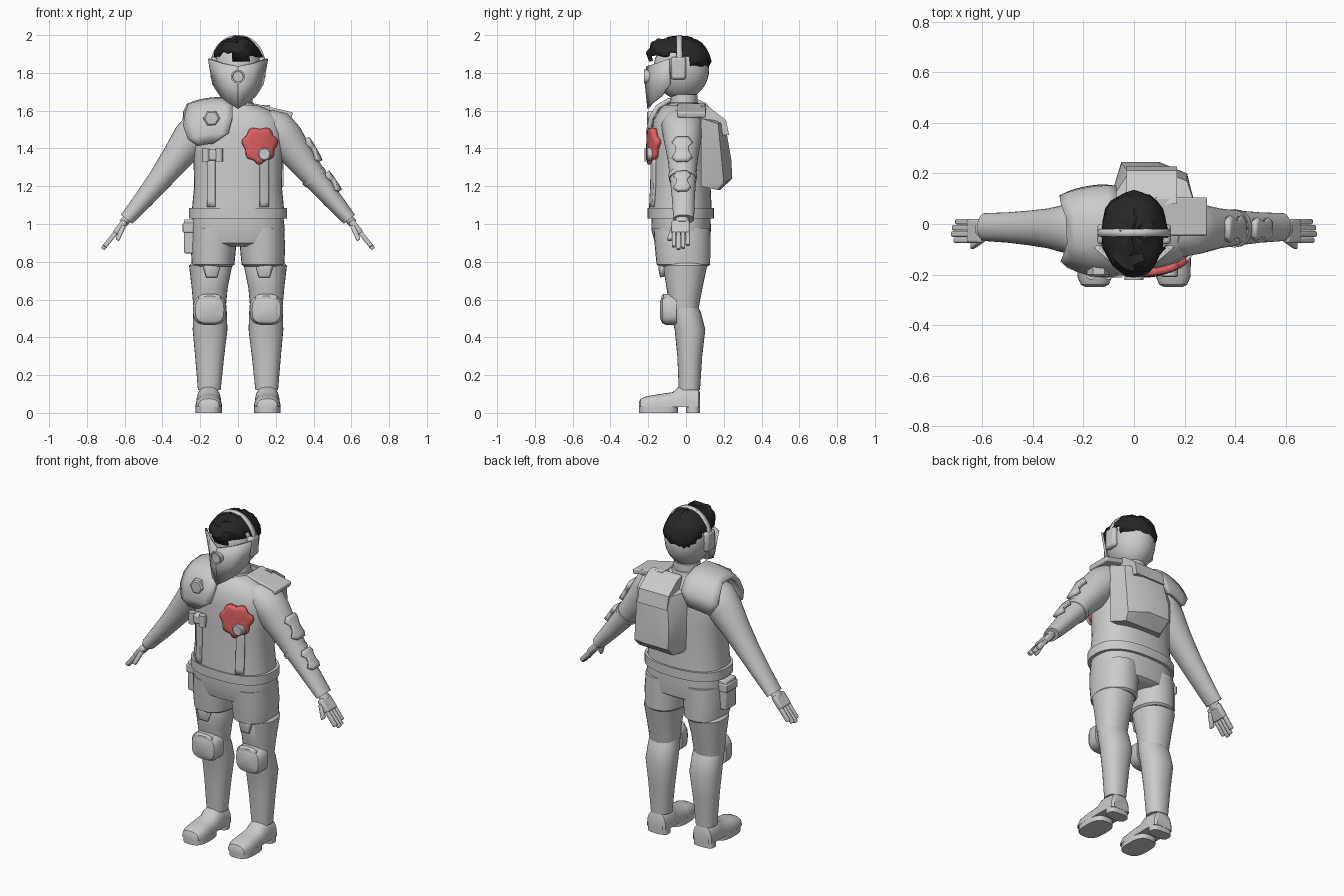
import bpy, bmesh, math, random
from mathutils import Vector as V, Matrix
from mathutils.bvhtree import BVHTree

if "Cube" in bpy.data.objects:
    bpy.data.objects.remove(bpy.data.objects["Cube"])

random.seed(4)
X, Y, Z = V((1, 0, 0)), V((0, 1, 0)), V((0, 0, 1))


def finish(name, bm, mirror=False, solid=0, bevel=0, color=None):
    bmesh.ops.recalc_face_normals(bm, faces=bm.faces)
    me = bpy.data.meshes.new(name)
    bm.to_mesh(me)
    bm.free()
    ob = bpy.data.objects.new(name, me)
    bpy.context.collection.objects.link(ob)
    if solid:
        m = ob.modifiers.new("solid", 'SOLIDIFY')
        m.thickness, m.offset = solid, 0
    if bevel:
        m = ob.modifiers.new("bevel", 'BEVEL')
        m.width, m.segments = bevel, 2
    if mirror:
        ob.modifiers.new("mirror", 'MIRROR')
    if color:
        mat = bpy.data.materials.new(name)
        mat.diffuse_color = color
        mat.use_nodes = True
        mat.node_tree.nodes["Principled BSDF"].inputs["Base Color"].default_value = mat.diffuse_color
        me.materials.append(mat)
    return ob


def loft(name, secs, u=X, v=Y, n=2.0, seg=28, floor=None, **kw):
    """Skin superellipse sections (x, y, z, radius_u, radius_v), capped."""
    bm, rings = bmesh.new(), []
    for x, y, z, a, b in secs:
        ring = []
        for i in range(seg):
            t = 2 * math.pi * i / seg
            c, s = math.cos(t), math.sin(t)
            p = V((x, y, z)) + u * (a * math.copysign(abs(c) ** (2 / n), c)) \
                + v * (b * math.copysign(abs(s) ** (2 / n), s))
            if floor is not None:
                p.z = max(p.z, floor)
            ring.append(bm.verts.new(p))
        rings.append(ring)
    for r, q in zip(rings, rings[1:]):
        for i in range(seg):
            j = (i + 1) % seg
            bm.faces.new((r[i], r[j], q[j], q[i]))
    bm.faces.new(rings[0])
    bm.faces.new(rings[-1])
    return finish(name, bm, **kw)


def grid(name, rows, **kw):
    """Sheet through rows of points."""
    bm = bmesh.new()
    vs = [[bm.verts.new(p) for p in r] for r in rows]
    for r, q in zip(vs, vs[1:]):
        for i in range(len(r) - 1):
            bm.faces.new((r[i], r[i + 1], q[i + 1], q[i]))
    return finish(name, bm, **kw)


def hull(name, pts, **kw):
    bm = bmesh.new()
    for p in pts:
        bm.verts.new(p)
    bmesh.ops.convex_hull(bm, input=bm.verts)
    bmesh.ops.dissolve_limit(bm, angle_limit=0.03, verts=bm.verts, edges=bm.edges)
    return finish(name, bm, **kw)


def box(name, c, size, axes=(X, Y, Z), **kw):
    bm = bmesh.new()
    bmesh.ops.create_cube(bm, size=1)
    for w in bm.verts:
        w.co = V(c) + sum((axes[k] * (w.co[k] * size[k]) for k in range(3)), V())
    return finish(name, bm, **kw)


def plate(name, outline, target, o=V(), u=X, v=Z, d=Y, off=0.005, **kw):
    """Project an outline along d onto a target part and thicken it."""
    src = bmesh.new()
    src.from_mesh(target.data)
    tree = BVHTree.FromBMesh(src)
    c = sum((V(p) for p in outline), V((0, 0))) / len(outline)
    last = [o + u * c.x + v * c.y]

    def drop(q):
        p = o + u * q.x + v * q.y
        hit = tree.ray_cast(p - d, d)[0]
        if hit is None:
            hit = p + d * (last[0] - p).dot(d)
        last[0] = hit
        return hit - d * off
    bm = bmesh.new()
    mid = bm.verts.new(drop(c))
    rings = [[bm.verts.new(drop(c + (V(p) - c) * k)) for p in outline] for k in (.4, .75, 1)]
    for i in range(len(outline)):
        j = (i + 1) % len(outline)
        bm.faces.new((mid, rings[0][i], rings[0][j]))
        for r, q in zip(rings, rings[1:]):
            bm.faces.new((r[i], q[i], q[j], r[j]))
    src.free()
    return finish(name, bm, **kw)


def rect(x0, x1, z0, z1, k=6):
    zs = [z0 + (z1 - z0) * i / k for i in range(k + 1)]
    return [(x0, z) for z in zs] + [(x1, z) for z in reversed(zs)]


def ball(name, c, r):
    bm = bmesh.new()
    bmesh.ops.create_uvsphere(bm, u_segments=32, v_segments=18, radius=1)
    for w in bm.verts:
        w.co = V([c[k] + r[k] * w.co[k] for k in range(3)])
    return finish(name, bm)


# Torso, belt, collar, neck
torso = loft("torso", [(0, -.03, z, a, b) for z, a, b in (
    (1.03, .245, .168), (1.1, .242, .165), (1.2, .232, .16), (1.35, .236, .157), (1.48, .25, .152),
    (1.55, .235, .143), (1.6, .175, .115), (1.63, .10, .085))], n=2.4, seg=40)
loft("belt", [(0, -.028, z, .26, .175) for z in (1.03, 1.085)], n=2.4, seg=40)
loft("collar", [(0, -.01, 1.59, .1, .09), (0, -.01, 1.64, .085, .078), (0, -.01, 1.642, .078, .072), (0, -.01, 1.685, .074, .07)])
loft("neck", [(0, -.015, 1.6, .066, .062), (0, -.02, 1.75, .066, .062)])

# Trousers, thigh guards, shins
loft("hips", [(0, -.026, 1.06, .238, .155), (0, -.026, .97, .248, .158), (0, -.02, .9, .235, .145), (0, -.015, .88, .19, .11)], n=2.5, seg=36)
loft("trouser_leg", [(.125, -.022, .98, .118, .15), (.13, -.018, .88, .12, .147), (.132, -.014, .785, .113, .142), (.13, -.012, .775, .1, .128)], n=2.2, mirror=True)
thigh = loft("thigh_guard", [(.14, -.008, .80, .10, .105), (.145, -.005, .78, .114, .117), (.15, -.008, .66, .095, .095), (.15, -.01, .55, .085, .076)], n=2.2, mirror=True)
loft("shin", [(.148, -.012, .57, .086, .072), (.148, .0, .53, .089, .08), (.148, .021, .44, .092, .081),
              (.15, .02, .3, .077, .066), (.152, .018, .12, .06, .056)], n=2.2, mirror=True)
plate("thigh_flap", [(.09, .8), (.19, .8), (.165, .72), (.115, .72)], thigh, off=.012, solid=.03, mirror=True)

# Knee pads
loft("knee_pad", [(.15, y, .545, a, b) for y, a, b in ((-.05, .088, .08), (-.105, .088, .08), (-.125, .075, .07), (-.137, .045, .045))],
     u=X, v=Z, n=3, mirror=True)
loft("knee_cap_top", [(.15, y, .6, a, b) for y, a, b in ((-.06, .06, .03), (-.12, .06, .03), (-.13, .045, .018))], u=X, v=Z, n=3, mirror=True)

# Boots with split soles
loft("boot", [(.155, y, .03, a, b) for y, a, b in ((.075, .05, .075), (.065, .063, .1), (0, .067, .112), (-.04, .067, .107), (-.07, .066, .08),
     (-.15, .07, .068), (-.21, .068, .058), (-.24, .055, .045), (-.25, .035, .025))], u=X, v=Z, n=2.6, floor=.03, mirror=True)
loft("sole", [(.155, -.146, z, .07, .104) for z in (0, .035)], n=2.8, mirror=True)
loft("heel", [(.155, .037, z, .065, .037) for z in (0, .035)], n=3, mirror=True)

# Arms and hands, in a frame along the arm
d = V((.63, 0, -.777)).normalized()
w = V((.777, 0, .63)).normalized()
arm = loft("arm", [(x, -.02 + (x - .2) * .02, z, a, b) for x, z, a, b in (
    (.14, 1.57, .055, .085), (.19, 1.525, .095, .11), (.25, 1.45, .10, .10), (.33, 1.345, .08, .08), (.42, 1.228, .062, .068),
    (.5, 1.13, .051, .06), (.59, 1.025, .038, .055))], u=w, v=Y, mirror=True)
wrist = V((.59, -.02, 1.025))
loft("wrist", [(*(wrist + d * k), .024, .036) for k in (-.02, .03)], u=w, v=Y, mirror=True)
box("palm", wrist + d * .055 + Y * -.008, (.034, .095, .085), (w, Y, d), bevel=.01, mirror=True)
for i, ln in enumerate((.095, .112, .105, .085)):
    box("finger", wrist + d * (.09 + ln / 2) + Y * (-.044 + i * .0245), (.024, .022, ln), (w, Y, d), bevel=.006, mirror=True)
td = (d - Y * .3 - w * .25).normalized()
box("thumb", wrist + d * .075 - Y * .055 - w * .02, (.025, .026, .09), (w, Y, td), bevel=.007, mirror=True)

# Armour on one arm only
bone = [(-.07, -.03), (-.045, -.05), (-.015, -.03), (.015, -.03), (.045, -.05), (.07, -.03),
        (.07, .03), (.045, .05), (.015, .03), (-.015, .03), (-.045, .05), (-.07, .03)]
for c, k in (((.34, 1.345), 1), ((.455, 1.185), .85)):
    plate("arm_plate", [(a * k, b * k) for a, b in bone], arm, o=V((c[0], -.02, c[1])), u=d, v=Y, d=-w, off=.01, solid=.028)
loft("arm_band", [(.396, -.017, 1.258, .072, .076), (.413, -.017, 1.236, .069, .073)], u=w, v=Y)

# Shoulder guard draped over the other shoulder
rows = []
for y, z, x0, x1 in ((-.185, 1.43, -.21, -.13), (-.2, 1.48, -.26, -.05), (-.185, 1.56, -.285, -.03), (-.15, 1.62, -.275, -.03), (-.09, 1.655, -.26, -.07),
                     (.03, 1.66, -.265, -.075), (.1, 1.63, -.285, -.07), (.14, 1.57, -.29, -.07), (.145, 1.49, -.25, -.12)):
    row = []
    for i in range(7):
        x = x1 + (x0 - x1) * i / 6
        k = max(0, (-x - .1) / .2)
        row.append((x, y * (1 - .3 * k * k), z - .05 * k * k))
    rows.append(row)
grid("shoulder_guard", rows, solid=.025)
loft("shoulder_badge", [(-.14, y, 1.56, r, r) for y, r in ((-.15, .045), (-.2, .045), (-.207, .036))], u=X, v=Z, seg=6)

# Chest pouch, straps, red patch with button
box("chest_pouch", (-.135, -.185, 1.365), (.1, .05, .06), bevel=.012)
for x in (-.17, -.1):
    loft("pouch_cap", [(x, -.2, z, .02, .02) for z in (1.33, 1.4)], seg=16)
plate("chest_strap_a", rect(-.16, -.12, 1.09, 1.35), torso, solid=.016)
plate("chest_strap_b", rect(.115, .16, 1.09, 1.35), torso, solid=.016)
patch = []
for i in range(36):
    t = 2 * math.pi * i / 36
    r = .086 + .007 * math.sin(7 * t)
    patch.append((.113 + r * math.cos(t) * (1 + .15 * math.sin(t)), 1.415 + r * 1.08 * math.sin(t)))
plate("red_patch", patch, torso, off=.012, solid=.03, color=(.75, .12, .12, 1))
loft("patch_button", [(.14, y, 1.37, r, r) for y, r in ((-.15, .034), (-.205, .034), (-.21, .028))], u=X, v=Z)

# Shoulder strap slab and backpack
tilt = Matrix.Rotation(math.radians(13), 3, 'Y')
box("shoulder_slab", (.185, .03, 1.6), (.21, .15, .03), (tilt @ X, Y, tilt @ Z), bevel=.006)
hull("backpack", [(-.1, .08, 1.2), (-.1, .08, 1.56), (.24, .08, 1.2), (.24, .08, 1.56), (-.05, .245, 1.24), (.1, .245, 1.24), (-.05, .24, 1.34),
     (.1, .24, 1.34), (-.02, .205, 1.54), (.12, .205, 1.54), (.21, .2, 1.22), (.21, .17, 1.53), (-.04, .18, 1.18), (.2, .17, 1.18)])
hull("backpack_flap", [(x, y, z) for x in (-.03, .17) for y, z in ((.08, 1.48), (.08, 1.63), (.12, 1.62), (.212, 1.55), (.228, 1.47))])

# Holster on the hip
box("holster", (-.243, -.03, .935), (.085, .1, .18), bevel=.008)
box("holster_flap", (-.25, -.03, .98), (.085, .11, .05), bevel=.006)

# Head, headset
ball("head", (0, -.025, 1.82), (.126, .148, .16))
grid("headband", [[(.138 * math.cos(t), y, 1.845 + .15 * math.sin(t)) for y in (-.05, -.02)] for t in (math.pi * i / 24 for i in range(25))], solid=.012)
box("ear_pad", (.128, -.04, 1.825), (.036, .08, .12), bevel=.014, mirror=True)

# Folded mask with round filter
grid("mask", [[(0, -.205, 1.835), (.08, -.155, 1.85), (.155, -.09, 1.875)], [(0, -.213, 1.74), (.07, -.165, 1.745), (.132, -.085, 1.74)],
              [(0, -.2, 1.612), (.045, -.178, 1.64), (.09, -.13, 1.675)]], solid=.012, mirror=True)
loft("mask_filter", [(0, y, 1.78, r, r) for y, r in ((-.17, .037), (-.222, .037), (-.222, .029), (-.215, .027))], u=X, v=Z)

# Ragged dark hair
bm = bmesh.new()
bmesh.ops.create_uvsphere(bm, u_segments=26, v_segments=16, radius=1)
for q in bm.verts:
    k = 1 + random.uniform(-.03, .07)
    q.co = V((q.co.x * .124 * k, -.035 + q.co.y * .155 * k, 1.862 + q.co.z * .125 * k))
    if q.co.y < -.13 and q.co.z > 1.87:
        q.co += V((0, -.012, random.uniform(0, .03)))
    q.co.z = min(q.co.z, 1.99)
cut = [f for f in bm.faces if (m := f.calc_center_median()).z < 1.885 - .7 * max(0, m.y) + random.uniform(-.015, .015)]
bmesh.ops.delete(bm, geom=cut, context='FACES')
finish("hair", bm, solid=.012, color=(.02, .02, .02, 1))

# Smooth shading with sharp edges kept
for ob in bpy.data.objects:
    ob.select_set(True)
bpy.context.view_layer.objects.active = torso
bpy.ops.object.shade_smooth_by_angle(angle=math.radians(35))
